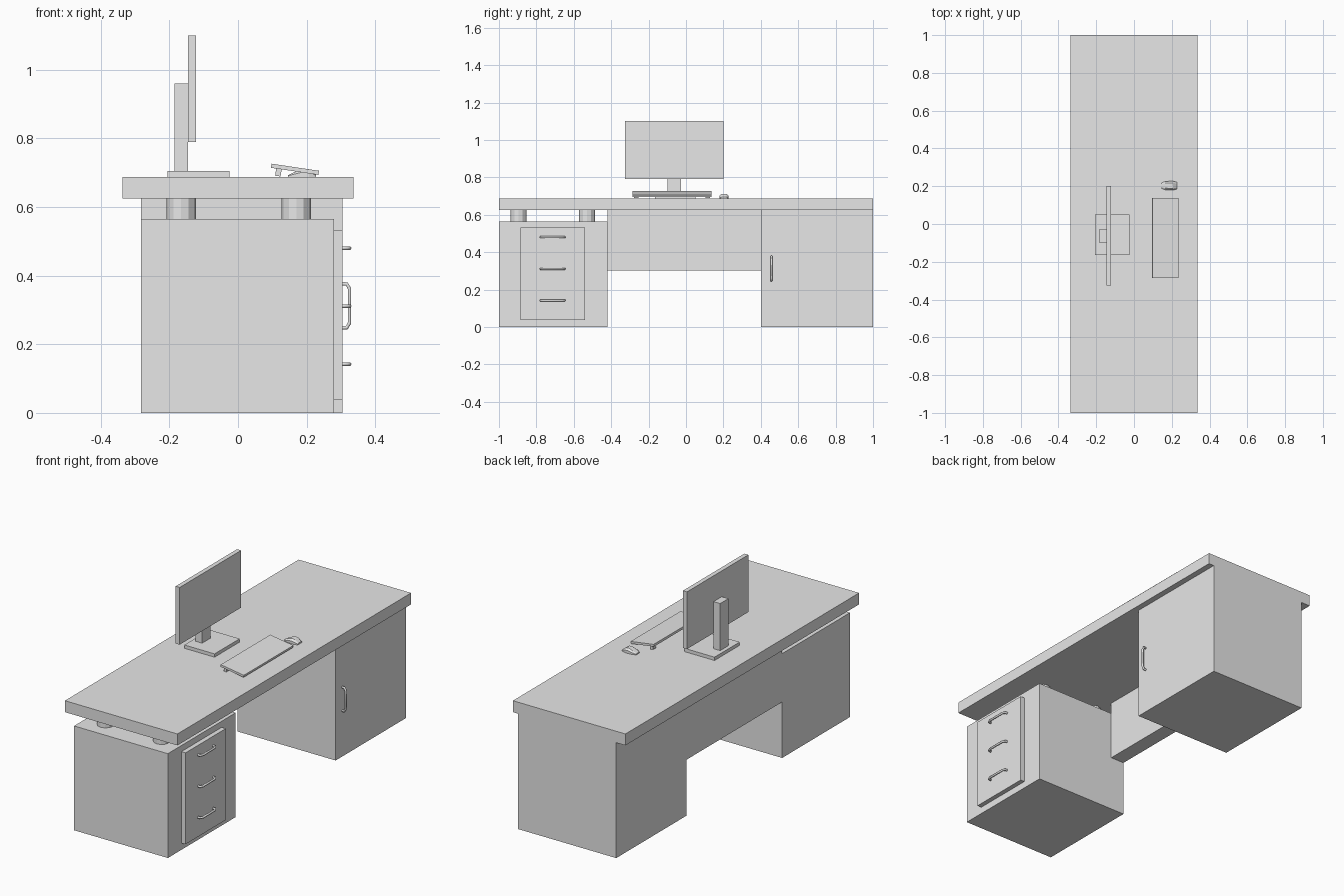
import bpy, bmesh
from math import radians
from mathutils import Matrix, Vector

cube = bpy.data.objects.get("Cube")
if cube:
    bpy.data.objects.remove(cube)

grey = bpy.data.materials.new("plain_grey")
grey.use_nodes = True
grey.diffuse_color = (0.8, 0.8, 0.8, 1)
grey.node_tree.nodes["Principled BSDF"].inputs["Base Color"].default_value = (0.8, 0.8, 0.8, 1)


def finish(name, bm):
    bmesh.ops.recalc_face_normals(bm, faces=bm.faces)
    mesh = bpy.data.meshes.new(name)
    bm.to_mesh(mesh)
    bm.free()
    mesh.materials.append(grey)
    obj = bpy.data.objects.new(name, mesh)
    bpy.context.collection.objects.link(obj)
    return obj


def box(name, x, y, z, tilt=0):
    """Box from (low, high) ranges, optionally tilted about y."""
    bm = bmesh.new()
    bmesh.ops.create_cube(bm, size=1)
    size = Vector((x[1] - x[0], y[1] - y[0], z[1] - z[0]))
    mid = Vector((sum(x), sum(y), sum(z))) / 2
    bm.transform(Matrix.Translation(mid) @ Matrix.Rotation(radians(tilt), 4, 'Y')
                 @ Matrix.Diagonal(size).to_4x4())
    return finish(name, bm)


def handle(name, x, y, z, half, axis, radius=0.006):
    """Bent bar pull: mitred six-sided tube swept along a short path."""
    path = [(-0.002, -half), (0.012, -half), (0.02, -half + 0.014),
            (0.02, half - 0.014), (0.012, half), (-0.002, half)]
    curve = bpy.data.curves.new(name, 'CURVE')
    curve.dimensions = '3D'
    curve.bevel_depth = radius
    curve.bevel_resolution = 1
    curve.use_fill_caps = True
    spline = curve.splines.new('POLY')
    spline.points.add(len(path) - 1)
    for p, (out, along) in zip(spline.points, path):
        p.co = (x + out, y + along * (axis == 'Y'), z + along * (axis == 'Z'), 1)
    curve.materials.append(grey)
    obj = bpy.data.objects.new(name, curve)
    bpy.context.collection.objects.link(obj)


# Desk body
box("desktop", (-0.337, 0.337), (-1, 1), (0.625, 0.687))
box("drawer_unit", (-0.282, 0.28), (-1, -0.42), (0, 0.565))
box("drawer_front", (0.28, 0.305), (-0.885, -0.54), (0.037, 0.532))
box("cabinet", (-0.282, 0.305), (0.4, 1), (0, 0.625))
box("back_panel", (-0.282, -0.2), (-0.42, 0.4), (0.303, 0.625))

# Short posts between drawer unit and desktop
for i, x in enumerate((-0.166, 0.17)):
    for j, y in enumerate((-0.895, -0.53)):
        bm = bmesh.new()
        bmesh.ops.create_cone(bm, cap_ends=True, segments=12, radius1=0.043,
                              radius2=0.043, depth=0.06)
        bm.transform(Matrix.Translation((x, y, 0.595)))
        finish(f"post_{i}_{j}", bm)

# Handles
for i, z in enumerate((0.142, 0.311, 0.48)):
    handle(f"drawer_handle_{i}", 0.305, -0.713, z, 0.064, 'Y')
handle("cabinet_handle", 0.305, 0.457, 0.312, 0.064, 'Z')

# Monitor
box("monitor_base", (-0.206, -0.025), (-0.165, 0.05), (0.687, 0.705))
box("monitor_stand", (-0.185, -0.146), (-0.098, -0.028), (0.705, 0.96))
box("monitor_screen", (-0.146, -0.122), (-0.325, 0.2), (0.79, 1.1))

# Keyboard with rear feet
box("keyboard", (0.096, 0.236), (-0.287, 0.137), (0.704, 0.716), tilt=8.5)
for i, y in enumerate((-0.265, 0.115)):
    box(f"keyboard_foot_{i}", (0.11, 0.126), (y - 0.012, y + 0.012), (0.69, 0.716), tilt=8.5)

# Mouse: faceted hump lofted through cross-sections (x, half width, height)
bm = bmesh.new()
rings = []
for x, w, h in ((0.146, 0.015, 0.006), (0.165, 0.022, 0.015), (0.19, 0.024, 0.025),
                (0.207, 0.024, 0.023), (0.228, 0.018, 0.008)):
    rings.append([bm.verts.new((x, 0.203 + s * w, 0.687 + t * h))
                  for s, t in ((-1, 0), (-1, 0.6), (-0.6, 1), (0.6, 1), (1, 0.6), (1, 0))])
for a, b in zip(rings, rings[1:]):
    for k in range(6):
        n = (k + 1) % 6
        bm.faces.new((a[k], a[n], b[n], b[k]))
bm.faces.new(rings[0])
bm.faces.new(rings[-1])
finish("mouse", bm)
